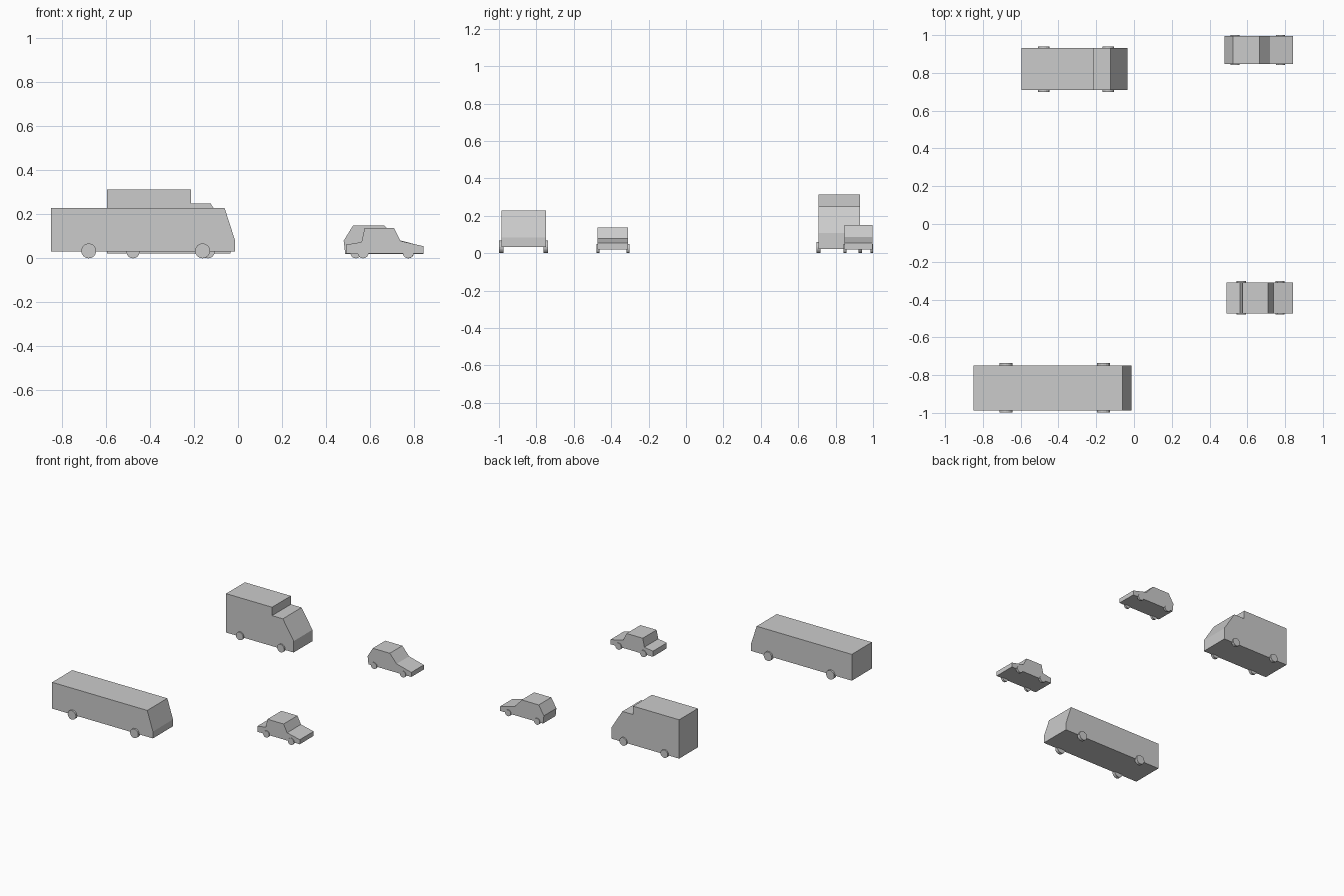
import bpy, bmesh
from math import pi
from mathutils import Matrix

if "Cube" in bpy.data.objects:
    bpy.data.objects.remove(bpy.data.objects["Cube"])


def make_object(name, bm):
    bmesh.ops.recalc_face_normals(bm, faces=bm.faces)
    mesh = bpy.data.meshes.new(name)
    bm.to_mesh(mesh)
    bm.free()
    obj = bpy.data.objects.new(name, mesh)
    bpy.context.collection.objects.link(obj)


def body(name, profile, y0, y1):
    # side profile (x, z) extruded across the width
    bm = bmesh.new()
    face = bm.faces.new([bm.verts.new((x, y0, z)) for x, z in profile])
    ext = bmesh.ops.extrude_face_region(bm, geom=[face])
    verts = [v for v in ext["geom"] if isinstance(v, bmesh.types.BMVert)]
    bmesh.ops.translate(bm, verts=verts, vec=(0, y1 - y0, 0))
    make_object(name, bm)


def wheel(name, x, y, r, width):
    bm = bmesh.new()
    place = Matrix.Translation((x, y, r)) @ Matrix.Rotation(pi / 2, 4, 'X')
    bmesh.ops.create_cone(bm, cap_ends=True, segments=16, radius1=r,
                          radius2=r, depth=width, matrix=place)
    make_object(name, bm)


def vehicle(name, profile, y, half, axles, r, out, width):
    body(name + "_body", profile, y - half, y + half)
    for end, x in zip(("rear", "front"), axles):
        for side, s in (("right", -1), ("left", 1)):
            wheel(f"{name}_{end}_{side}_wheel", x,
                  y + s * (half + out - width / 2), r, width)


# bus
vehicle("bus", [(-.849, .032), (-.849, .229), (-.061, .229), (-.014, .083),
                (-.014, .032)],
        -.868, .119, (-.678, -.161), .034, .012, .024)

# van with raised cargo box
vehicle("van", [(-.595, .022), (-.595, .313), (-.214, .313), (-.214, .25),
                (-.125, .25), (-.035, .107), (-.035, .022)],
        .82, .111, (-.477, -.136), .03, .01, .02)

# hatchback
vehicle("hatchback", [(.487, .02), (.48, .08), (.523, .15), (.664, .15),
                      (.72, .086), (.842, .054), (.842, .02)],
        .922, .074, (.535, .775), .024, .005, .015)

# sedan
vehicle("sedan", [(.491, .021), (.491, .062), (.561, .074), (.575, .137),
                  (.709, .137), (.738, .079), (.843, .055), (.843, .021)],
        -.391, .082, (.568, .773), .025, .006, .016)
